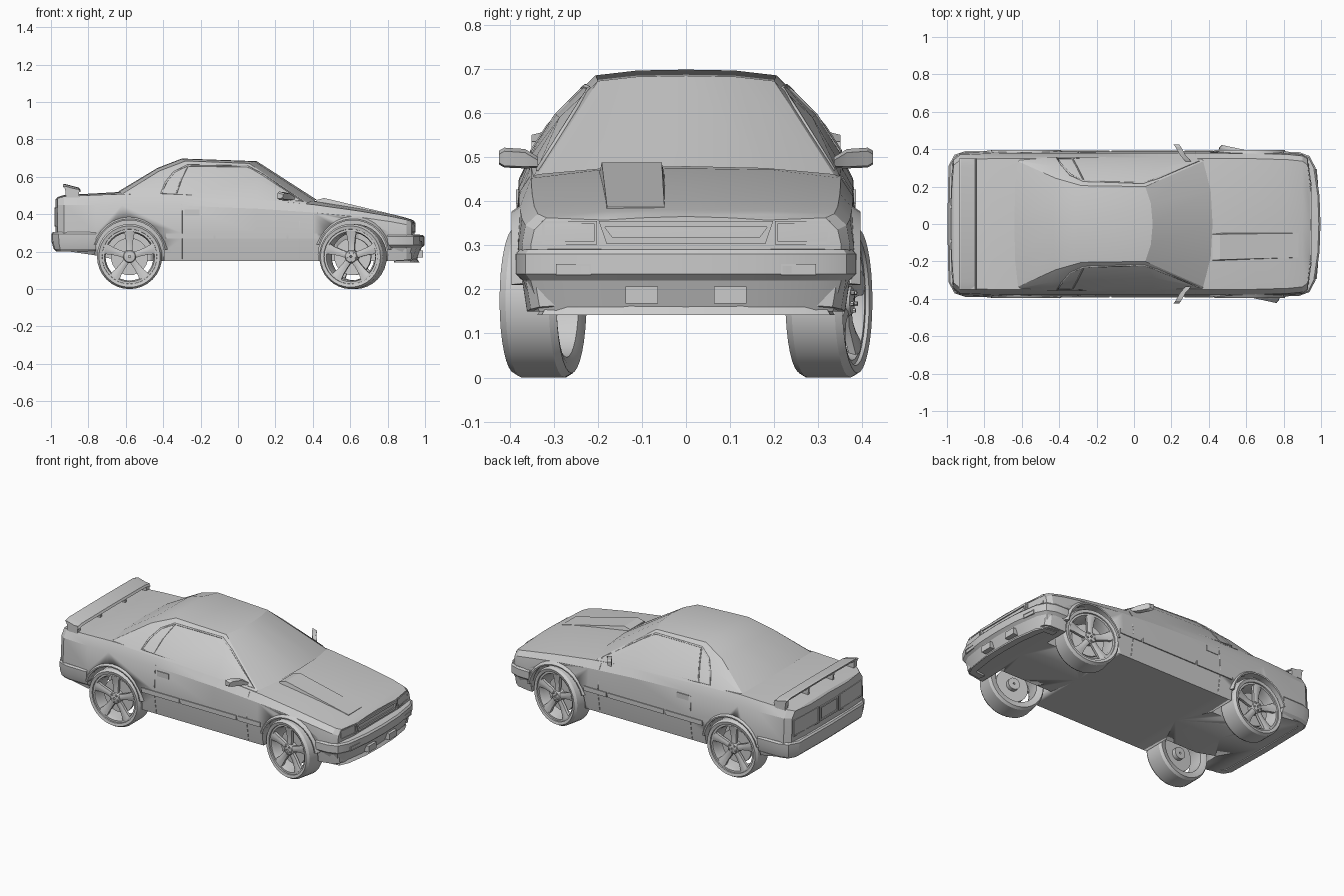
import bpy, bmesh
from math import sin, cos, pi, radians
from mathutils import Vector, Matrix
from mathutils.bvhtree import BVHTree

if "Cube" in bpy.data.objects:
    bpy.data.objects.remove(bpy.data.objects["Cube"])


def mesh(name, verts, faces, angle=24):
    me = bpy.data.meshes.new(name)
    me.from_pydata([tuple(v) for v in verts], [], faces)
    bm = bmesh.new()
    bm.from_mesh(me)
    bmesh.ops.recalc_face_normals(bm, faces=bm.faces)
    bm.to_mesh(me)
    bm.free()
    ob = bpy.data.objects.new(name, me)
    bpy.context.collection.objects.link(ob)
    bpy.ops.object.select_all(action='DESELECT')
    bpy.context.view_layer.objects.active = ob
    ob.select_set(True)
    bpy.ops.object.shade_smooth_by_angle(angle=radians(angle))
    return ob


def loft_data(rows, ring=True, caps=True, loop=False, start=0):
    n, m, faces = len(rows[0]), len(rows), []
    for r in range(m if loop else m - 1):
        a, b = r * n, (r + 1) % m * n
        for i in range(n if ring else n - 1):
            j = (i + 1) % n
            faces.append([a + i, a + j, b + j, b + i])
    if caps and not loop:
        for a in (0, (m - 1) * n):
            for i in range(n // 2):
                f = list(dict.fromkeys([i, i + 1, (n - i - 1) % n, (n - i) % n]))
                faces.append([a + k for k in f])
    return [v for r in rows for v in r], [[k + start for k in f] for f in faces]


def loft(name, rows, angle=24, **kw):
    return mesh(name, *loft_data(rows, **kw), angle=angle)


def mirror_path(half):
    return half + [(p[0], -p[1], *p[2:]) for p in reversed(half[:-1])]


def sweep(name, half, profile, sign=1):
    path = [Vector(p) for p in mirror_path(half)]
    rows = []
    for i, p in enumerate(path):
        t = (path[min(i + 1, len(path) - 1)] - path[max(i - 1, 0)]).normalized()
        nrm = Vector((-t.y, t.x)) * sign
        rows.append([(p.x + nrm.x * d, p.y + nrm.y * d, z) for d, z in profile])
    return loft(name, rows)


def box(name, c, s, taper=1.0):
    rows = [[(c[0] + a * s[0] / 2 * k, c[1] + y * s[1] / 2, c[2] + b * s[2] / 2 * k)
             for a, b in ((-1, -1), (1, -1), (1, 1), (-1, 1))]
            for y, k in ((-1, 1), (1, taper))]
    return loft(name, rows)


def recess(name, corners, margin, depth, out):
    """Framed panel across x: outer rim, inset and sunken centre."""
    cy = sum(c[1] for c in corners) / 4
    cz = sum(c[2] for c in corners) / 4
    inner = [(x, y + (margin if y < cy else -margin), z + (margin if z < cz else -margin))
             for x, y, z in corners]
    sh = lambda pts, d: [(x + d, y, z) for x, y, z in pts]
    return loft(name, [sh(corners, -.03 * out), corners, inner, sh(inner, -depth * out)])


def bvh(ob):
    me = ob.data
    return BVHTree.FromPolygons([v.co for v in me.vertices], [p.vertices for p in me.polygons])


def trim(name, tree, pts, side, rad, closed=False):
    """Thin strip laid onto a side surface along (x, z) points."""
    cu = bpy.data.curves.new(name, 'CURVE')
    cu.dimensions, cu.bevel_depth, cu.bevel_resolution = '3D', rad, 0
    sp = cu.splines.new('POLY')
    sp.points.add(len(pts) - 1)
    sp.use_cyclic_u = closed
    for q, (x, z) in zip(sp.points, pts):
        hit = tree.ray_cast(Vector((x, side, z)), Vector((0, -side, 0)))[0]
        q.co = (x, hit.y if hit else side * .352, z, 1)
    ob = bpy.data.objects.new(name, cu)
    bpy.context.collection.objects.link(ob)
    bpy.ops.object.select_all(action='DESELECT')
    bpy.context.view_layer.objects.active = ob
    ob.select_set(True)
    bpy.ops.object.convert(target='MESH')


FX, RX, WZ = .615, -.58, .174

# Body shell: stations of x, floor z, half width, shoulder z, edge z, centre z
stations = [(-.975, .24, .22, .45, .478, .482), (-.965, .22, .35, .45, .485, .492),
            (-.93, .205, .378, .45, .495, .503), (-.76, .18, .386, .45, .503, .512),
            (-.62, .15, .387, .45, .508, .52), (-.3, .15, .387, .445, .5, .51),
            (.1, .15, .387, .43, .48, .49), (.40, .15, .387, .41, .452, .474),
            (.65, .15, .385, .385, .417, .433), (.82, .15, .38, .36, .388, .401),
            (.90, .155, .372, .345, .371, .381), (.928, .16, .352, .335, .362, .372),
            (.943, .17, .22, .335, .357, .365)]
rows = []
for x, zb, w, zs, zt, zc in stations:
    half = [(0, zb), (w - .02, zb), (w - .002, .265), (w, .3), (w - .008, zs),
            (w - .036, zt), ((w - .036) * .55, zc - .003), (0, zc)]
    rows.append([(x, y, z) for y, z in half] + [(x, -y, z) for y, z in half[-2:0:-1]])
body = loft('body', rows)
body_tree = bvh(body)

# Wheel wells cut from the body
for x in (FX, RX):
    for s in (1, -1):
        ringrows = [[(x + .186 * cos(a * pi / 16), s * y, WZ + .01 + .186 * sin(a * pi / 16))
                     for a in range(32)] for y in (.2, .5)]
        cutter = loft('wheel_well_cutter', ringrows)
        cutter.hide_render = True
        mod = body.modifiers.new('well', 'BOOLEAN')
        mod.object, mod.solver = cutter, 'EXACT'
        bpy.context.view_layer.objects.active = body
        bpy.ops.object.modifier_apply(modifier=mod.name)
        bpy.data.objects.remove(cutter)

# Cabin: windscreen, roof, side glass and rear window
cabin_half = [
    [(.42, 0, .478), (.41, .18, .474), (.37, .335, .46), (.366, .345, .456), (.362, .352, .45)],
    [(.10, 0, .684), (.09, .11, .682), (.06, .20, .672), (.1, .287, .59), (.1, .355, .475)],
    [(-.3, 0, .698), (-.3, .11, .696), (-.28, .205, .685), (-.3, .295, .595), (-.3, .358, .495)],
    [(-.43, 0, .648), (-.43, .13, .645), (-.42, .245, .632), (-.44, .31, .575), (-.44, .358, .5)],
    [(-.64, 0, .522), (-.635, .2, .52), (-.62, .335, .508), (-.62, .343, .505), (-.62, .35, .5)]]
cabin = loft('cabin', [mirror_path(r[::-1]) for r in cabin_half], ring=False, caps=False)
cabin_tree = bvh(cabin)

# Bumpers and chin lip
sweep('front_bumper', [(.80, .375), (.88, .373), (.93, .355), (.958, .3), (.98, .15), (.985, 0)],
      [(-.05, .292), (.003, .29), (.012, .28), (.012, .235), (-.004, .22), (-.03, .15), (-.06, .15)])
sweep('chin_lip', [(.84, .335), (.92, .325), (.945, .27), (.965, .13), (.968, 0)],
      [(-.04, .165), (-.012, .165), (.002, .142), (-.04, .142)])
sweep('rear_bumper', [(-.76, .378), (-.9, .376), (-.95, .36), (-.978, .31), (-.984, 0)],
      [(-.05, .308), (.006, .305), (.014, .295), (.012, .25), (.002, .215), (-.012, .2), (-.05, .2)], -1)

# Nose: grille, headlamps, bumper lamps
recess('grille', [(.95, -.18, .303), (.95, .18, .303), (.95, .198, .355), (.95, -.198, .355)], .014, .02, 1)
for s in (1, -1):
    recess('headlamp', [(.95, s * .202, .302), (.933, s * .327, .302),
                        (.93, s * .327, .355), (.946, s * .202, .355)], .006, .008, 1)
    recess('bumper_lamp', [(.984, s * .215, .232), (.977, s * .295, .232),
                           (.977, s * .295, .257), (.984, s * .215, .257)], .004, .003, 1)
    box('fog_lamp', (.972, s * .1, .187), (.035, .074, .038))

# Tail: lamp panels, plate recess
recess('plate_recess', [(-.982, -.085, .34), (-.982, .085, .34), (-.982, .085, .43), (-.982, -.085, .43)],
       .01, .006, -1)
for s in (1, -1):
    recess('tail_lamp', [(-.981, s * .1, .335), (-.972, s * .335, .335),
                         (-.972, s * .335, .435), (-.981, s * .1, .435)], .006, .004, -1)

# Rear wing with drooped ends and posts
wing = [(-.935, .56), (-.925, .562), (-.85, .542), (-.842, .53), (-.915, .535)]
loft('rear_wing', [[(x, y, z - dz) for x, z in wing] for y, dz in
                   ((-.35, .012), (-.31, .002), (0, 0), (.31, .002), (.35, .012))])
for y in (-.335, -.12, .12, .335):
    w = .03 if abs(y) > .3 else .012
    loft('wing_post', [[(x, y + d, z) for x, z in ((-.92, .49), (-.85, .49), (-.85, .535), (-.925, .54))]
                       for d in (-w / 2, w / 2)])

# Bonnet scoop on one side
loft('bonnet_scoop', [[(x, -.2 + k, zb), (x, -.193 + k, zt), (x, -.056 + k / 2, zt), (x, -.045 + k / 2, zb)]
                      for x, zb, zt, k in ((.42, .45, .476, 0), (.46, .44, .487, .002), (.88, .36, .387, .014))])

# Side details, both sides
window = [(-.41, .512), (-.385, .57), (-.34, .625), (-.27, .66), (.05, .655), (.13, .612), (.345, .47)]
for s in (1, -1):
    trim('window_frame', cabin_tree, window, s, .006, True)
    trim('quarter_pillar', cabin_tree, [(-.27, .655), (-.3, .595), (-.33, .51)], s, .004)
    for x in (-.3, .33):
        trim('door_seam', body_tree, [(x, .16), (x, .265), (x, .3), (x, .42), (x, .455)], s, .002)
    for a, b in ((-.385, -.13), (-.12, .26), (.27, .425)):
        box('side_moulding', ((a + b) / 2, s * .386, .284), (b - a, .012, .028))
    box('door_handle', (-.245, s * .38, .41), (.08, .01, .032))
    # Door mirror, swept back
    loft('door_mirror', [[(x + a, s * y, z) for a, z in ((-.014, z0), (.012, z0 + .004), (.016, z1 - .008), (-.014, z1))]
                         for x, y, z0, z1 in ((.29, .335, .475, .5), (.262, .365, .474, .518),
                                              (.235, .412, .476, .521), (.226, .424, .483, .514))])
    # Wheel arch flares
    for x in (FX, RX):
        arc = [radians(a) for a in range(8, 173, 12)]
        loft('wheel_arch', [[(x + r * cos(a), s * y, WZ + .01 + r * sin(a))
                             for r, y in ((.184, .355), (.184, .394), (.192, .396), (.207, .374), (.207, .355))]
                            for a in arc])


# Wheel: tyre and rim lathe, spokes, hub, brake disc in one shared mesh (outer face +y)
def lathe(profile, n=32):
    return [[(r * sin(i * 2 * pi / n), y, r * cos(i * 2 * pi / n)) for r, y in profile] for i in range(n)]


verts, faces = [], []


def add(rows, **kw):
    v, f = loft_data(rows, start=len(verts), **kw)
    verts.extend(v)
    faces.extend(f)


add(lathe([(.145, -.062), (.164, -.066), (.174, -.05), (.174, .05), (.164, .066), (.147, .062),
           (.146, .054), (.135, .054), (.128, .03), (.128, -.055)]), loop=True)
add(lathe([(.006, .058), (.03, .054), (.036, .044), (.036, -.03), (.006, -.03)], 20), loop=True)
add(lathe([(.03, .012), (.1, .012), (.1, -.004), (.03, -.004)], 28), loop=True)
for k in range(5):
    rot = Matrix.Rotation(k * 2 * pi / 5, 3, 'Y')
    add([[rot @ Vector((a * w, y, r)) for a, y in ((-1, yo - .02), (-1, yo - .004), (-.3, yo),
                                                  (.3, yo), (1, yo - .004), (1, yo - .02))]
         for r, w, yo in ((.02, .017, .05), (.06, .017, .046), (.1, .021, .05), (.137, .03, .056))])
    # Wheel nuts
    q = Matrix.Rotation((k + .5) * 2 * pi / 5, 3, 'Y')
    add([[q @ Vector((.005 * cos(i * pi / 3), y, .022 + .005 * sin(i * pi / 3))) for i in range(6)]
         for y in (.05, .062)])
wheel = mesh('wheel_front_left', verts, faces, 30)

# Front wheels are steered, rear wheels straight
for name, x, y, steer in (('wheel_front_left', FX, .324, -12), ('wheel_front_right', FX, -.324, 168),
                          ('wheel_rear_left', RX, .322, 0), ('wheel_rear_right', RX, -.322, 180)):
    ob = wheel if name == 'wheel_front_left' else bpy.data.objects.new(name, wheel.data)
    if ob is not wheel:
        bpy.context.collection.objects.link(ob)
    ob.location = (x, y, WZ)
    ob.rotation_euler.z = radians(steer)
